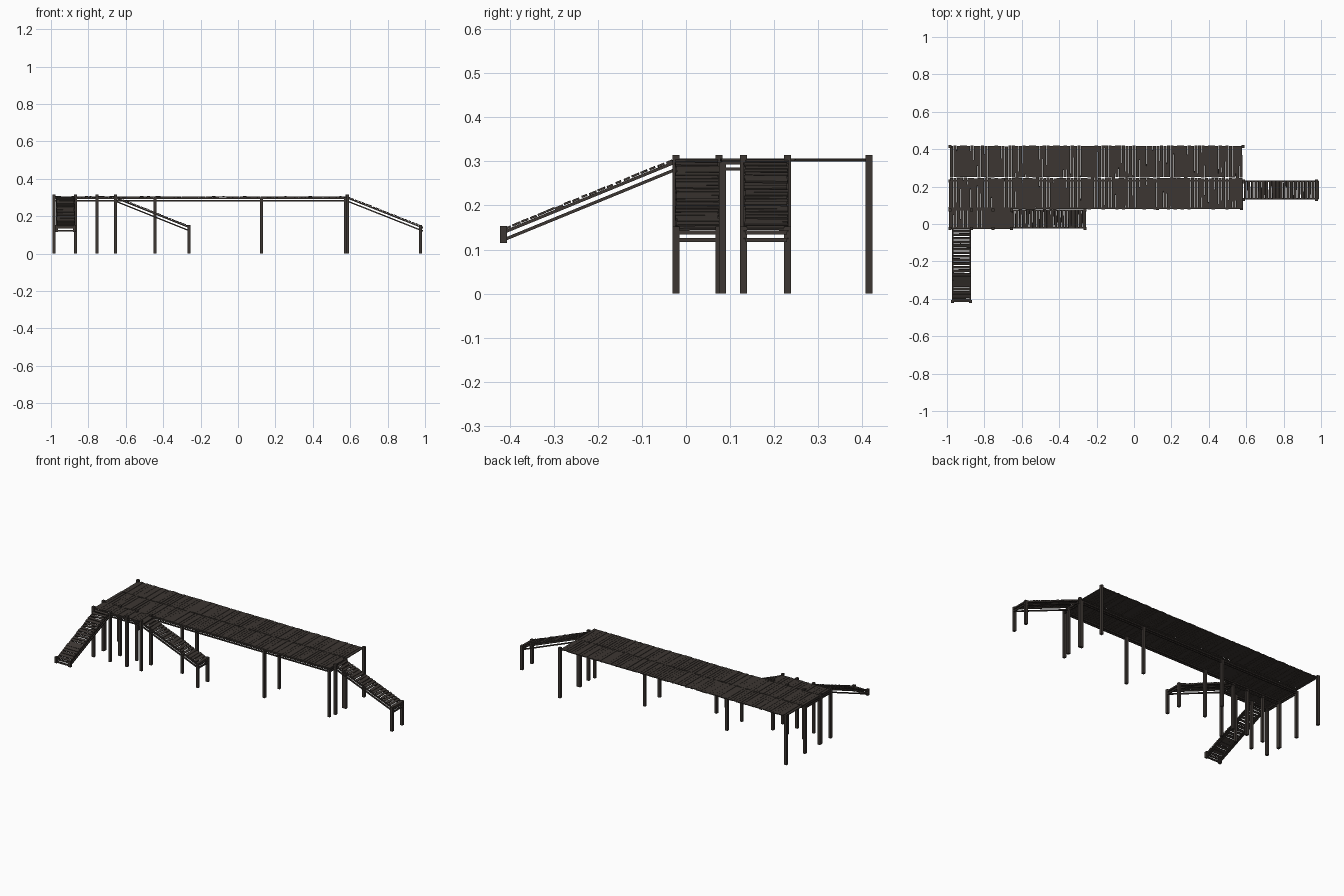
import bpy, bmesh, math, random
from mathutils import Matrix, Vector

if "Cube" in bpy.data.objects:
    bpy.data.objects.remove(bpy.data.objects["Cube"])

random.seed(4)
wood = bpy.data.materials.new("dark_wood")
wood.diffuse_color = (0.045, 0.037, 0.032, 1)
wood.use_nodes = True
wood.node_tree.nodes["Principled BSDF"].inputs["Base Color"].default_value = wood.diffuse_color


def box(bm, loc, size, rot=Matrix.Identity(4)):
    m = Matrix.Translation(loc) @ rot @ Matrix.Diagonal((*size, 1))
    bmesh.ops.create_cube(bm, size=1, matrix=m)


def beam(bm, a, b, w, h):
    """Square timber running from a to b, w wide and h high."""
    a, b = Vector(a), Vector(b)
    d = (b - a).normalized()
    side = Vector((0, 0, 1)).cross(d).normalized()
    up = d.cross(side)
    rot = Matrix((d, side, up)).transposed().to_4x4()
    box(bm, (a + b) / 2, ((b - a).length, w, h), rot)


def finish(bm, name):
    me = bpy.data.meshes.new(name)
    bm.to_mesh(me)
    bm.free()
    me.materials.append(wood)
    ob = bpy.data.objects.new(name, me)
    bpy.context.collection.objects.link(ob)
    return ob


def planks(name, a, b, width, pitch, fill, wobble):
    """Loose boards laid across the path a-b."""
    bm = bmesh.new()
    a, b = Vector(a), Vector(b)
    d = (b - a).normalized()
    side = Vector((0, 0, 1)).cross(d).normalized()
    frame = Matrix((d, side, d.cross(side))).transposed().to_4x4()
    n = round((b - a).length / pitch)
    step = (b - a).length / n
    for i in range(n):
        p = a + d * step * (i + 0.5) + side * random.uniform(-.002, .002)
        p.z += random.uniform(-.001, .001)
        r = frame @ Matrix.Rotation(random.uniform(-wobble, wobble), 4, 'Z') \
            @ Matrix.Rotation(random.uniform(-wobble, wobble), 4, 'Y')
        box(bm, p, (step * random.uniform(*fill), width * random.uniform(.98, 1.0), .005), r)
    return finish(bm, name)


def posts(name, spots, z0, z1, w=.016):
    bm = bmesh.new()
    for x, y in spots:
        box(bm, (x, y, (z0 + z1) / 2), (w, w, z1 - z0))
    return finish(bm, name)


# Deck boards
planks("deck_boards_back", (-.985, .334, .303), (.58, .334, .303), .17, .0185, (.86, 1.0), .008)
planks("deck_boards_middle", (-.985, .163, .303), (.58, .163, .303), .168, .0185, (.86, 1.0), .008)
planks("deck_boards_front", (-.985, .028, .303), (-.65, .028, .303), .1, .0185, (.86, 1.0), .008)

# Posts
posts("deck_posts", [(x, y) for x in (-.985, -.445, .125, .575) for y in (.083, .23)], 0, .298)
posts("back_corner_posts", [(-.985, .415), (.583, .415)], 0, .315)
posts("landing_posts", [(x, y) for x in (-.985, -.87, -.755, -.655) for y in (-.023, .075)], 0, .315)
posts("right_ramp_top_posts", [(.585, .13), (.585, .23)], 0, .315)
posts("right_ramp_end_posts", [(.977, .13), (.977, .23)], 0, .152)
posts("side_ramp_end_posts", [(-.263, -.023), (-.263, .075)], 0, .152)
posts("front_ramp_end_stubs", [(-.97, -.414), (-.875, -.414)], .115, .153)

# Deck rails, two levels, with cross rails at the ends
bm = bmesh.new()
for z in (.296, .283):
    for y in (.083, .23):
        beam(bm, (-.985, y, z), (.58, y, z), .008, .007)
    for y in (-.023, .075):
        beam(bm, (-.985, y, z), (-.655, y, z), .008, .007)
    for x in (-.985, .578):
        beam(bm, (x, .083, z), (x, .23, z), .008, .007)
    for x in (-.985, -.655):
        beam(bm, (x, -.023, z), (x, .075, z), .008, .007)
finish(bm, "deck_rails")

# Ramps: boards, doubled side rails and a cross rail at the foot
for name, a, b, w in (
        ("right_ramp", (.585, .182, .3), (.985, .182, .142), .098),
        ("side_ramp", (-.655, .026, .3), (-.26, .026, .142), .098),
        ("front_ramp", (-.922, -.028, .3), (-.922, -.414, .142), .096)):
    planks(name + "_boards", Vector(a) + Vector((0, 0, .004)),
           Vector(b) + Vector((0, 0, .004)), w, .0205, (.6, .98), .03)
    a, b = Vector(a), Vector(b)
    s = Vector((0, 0, 1)).cross(b - a).normalized() * (w / 2 - .002)
    bm = bmesh.new()
    for drop in (.003, .02):
        off = Vector((0, 0, -drop))
        for k in (-1, 1):
            beam(bm, a + s * k + off, b + s * k + off, .008, .007)
        beam(bm, b + s + off, b - s + off, .008, .009)
    finish(bm, name + "_rails")
